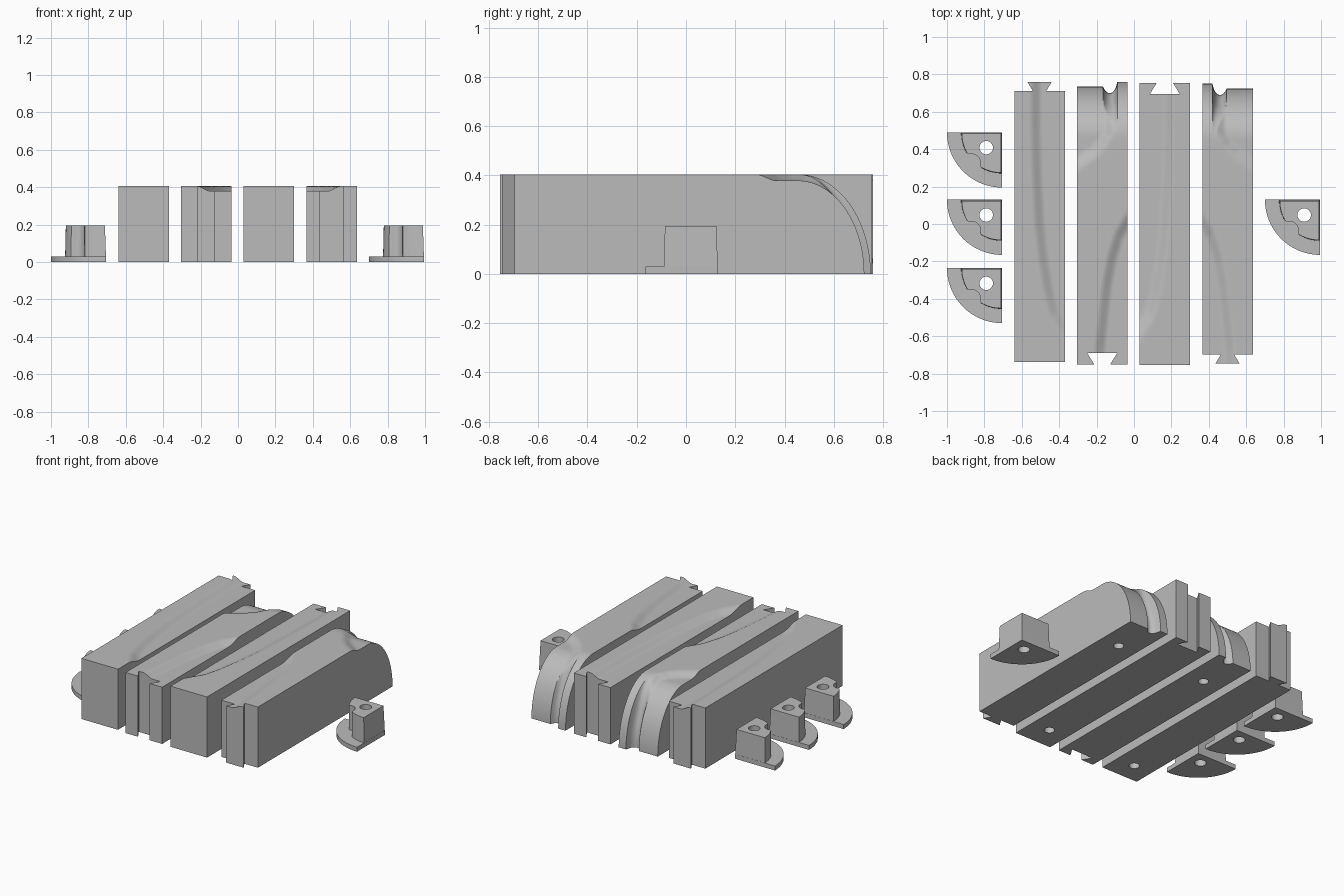
import bpy, bmesh, math
from mathutils import Vector
from mathutils.geometry import intersect_point_line

if "Cube" in bpy.data.objects:
    bpy.data.objects.remove(bpy.data.objects["Cube"])

H = 0.405      # bar height
HALF = 0.135   # half bar width
STEP = 0.026   # depth of the lowered area

grey = bpy.data.materials.new("light_grey")
grey.diffuse_color = (0.5, 0.5, 0.5, 1)
grey.use_nodes = True
grey.node_tree.nodes["Principled BSDF"].inputs["Base Color"].default_value = grey.diffuse_color


def ramp(a, b, v):
    t = min(1, max(0, (v - a) / (b - a)))
    return t * t * (3 - 2 * t)


def new_object(name, bm):
    bmesh.ops.recalc_face_normals(bm, faces=bm.faces)
    mesh = bpy.data.meshes.new(name)
    bm.to_mesh(mesh)
    bm.free()
    ob = bpy.data.objects.new(name, mesh)
    bpy.context.collection.objects.link(ob)
    mesh.materials.append(grey)
    return ob


def add_prism(bm, pts, z0, z1, inset=0.0):
    """Extruded outline; inset shrinks the top for draft."""
    c = sum((Vector(p) for p in pts), Vector((0, 0))) / len(pts)
    k = 1 - inset
    low = [bm.verts.new((x, y, z0)) for x, y in pts]
    top = [bm.verts.new((c.x + (x - c.x) * k, c.y + (y - c.y) * k, z1)) for x, y in pts]
    bm.faces.new(low)
    bm.faces.new(top)
    for i in range(len(pts)):
        j = (i + 1) % len(pts)
        bm.faces.new((low[i], low[j], top[j], top[i]))


def arc(cx, cy, r, a0, a1, n):
    return [(cx + r * math.cos(math.radians(a0 + (a1 - a0) * i / n)),
             cy + r * math.sin(math.radians(a0 + (a1 - a0) * i / n))) for i in range(n + 1)]


def apply_mod(ob, kind, **settings):
    mod = ob.modifiers.new(kind.title(), kind)
    for key, val in settings.items():
        setattr(mod, key, val)
    bpy.context.view_layer.objects.active = ob
    bpy.ops.object.modifier_apply(modifier=mod.name)


def cut(ob, prisms):
    bm = bmesh.new()
    for p in prisms:
        add_prism(bm, *p)
    tool = new_object("cutter", bm)
    tool.hide_render = True
    apply_mod(ob, 'BOOLEAN', operation='DIFFERENCE', solver='EXACT', object=tool)
    bpy.data.objects.remove(tool)


def smooth(ob):
    bpy.ops.object.select_all(action='DESELECT')
    ob.select_set(True)
    bpy.context.view_layer.objects.active = ob
    bpy.ops.object.shade_smooth_by_angle(angle=math.radians(30))


def side_distance(p, path):
    """Signed distance to a path, positive on its left."""
    best = None
    for a, b in zip(path, path[1:]):
        a, b = Vector(a), Vector(b)
        q, t = intersect_point_line(p, a, b)
        q = a.lerp(b, min(1, max(0, t))).to_2d()
        d = (p - q).length
        if best is None or d < best[0] - 1e-7:
            e = b - a
            w = p - a
            best = (d, 1 if e.x * w.y - e.y * w.x > 0 else -1)
    return best[0] * best[1]


# Edges of the lowered areas, across and along the bar
LONG_EDGE = [(-0.022, 1), (-0.02, 0.5), (-0.013, 0.24), (-0.001, 0), (0.02, -0.19),
             (0.05, -0.37), (0.08, -0.48), (0.135, -0.57), (0.22, -0.68)]
FRONT_EDGE = [(0.22, 0.12), (0.135, 0.015), (0.09, -0.06), (0.05, -0.19), (0.025, -0.33),
              (0.008, -0.48), (-0.012, -0.67), (-0.018, -1)]
BACK_EDGE = [(-0.25, 0.25), (-0.135, 0.325), (-0.05, 0.38), (0.0, 0.43), (0.03, 0.49),
             (0.04, 0.56), (0.04, 2)]


def bar(name, cx, y0, y1, mirror, rounded, cuts):
    # Profile along the bar: position, normal, path coordinate, bend angle
    a = 0.295 if rounded else 0
    flat_end = y1 - a
    prof = [(y0 + (flat_end - y0) * i / 60, H, 0, 1, 0) for i in range(61)]
    if rounded:
        for i in range(1, 33):
            t = math.pi / 2 * i / 32
            n = Vector((math.sin(t) / a, math.cos(t) / H)).normalized()
            prof.append((flat_end + a * math.sin(t), H * math.cos(t) if i < 32 else 0,
                         n.x, n.y if i < 32 else 0, t))
    sgn = -1 if mirror else 1
    nx = 60
    bm = bmesh.new()
    grid = []
    for y, z, ny, nz, t in prof:
        row = []
        for i in range(nx + 1):
            u = -HALF + 2 * HALF * i / nx
            p = Vector((u, y + t * 0.2))
            if rounded:
                w = 0.035 - 0.031 * ramp(0.2, 1.2, t)
                d = STEP * (ramp(-0.035, 0.035, side_distance(p, FRONT_EDGE))
                            + ramp(-w, w, side_distance(p, BACK_EDGE)))
                # Groove running down the rounded end
                q = 1 - ((u - 0.04) / 0.038) ** 2
                if q > 0:
                    d = max(d, 0.06 * ramp(0.0, 1.1, t) * math.sqrt(q))
            else:
                d = STEP * ramp(-0.035, 0.035, side_distance(p, LONG_EDGE))
            row.append(bm.verts.new((cx + sgn * u, y - ny * d, z - nz * d)))
        grid.append(row)
    for r0, r1 in zip(grid, grid[1:]):
        for i in range(nx):
            bm.faces.new((r0[i], r0[i + 1], r1[i + 1], r1[i]))
    # Flat front, back, sides and underside
    f = [bm.verts.new((cx + sgn * s * HALF, y0, 0)) for s in (-1, 1)]
    bm.faces.new(grid[0] + [f[1], f[0]])
    if rounded:
        b, back = [grid[-1][0], grid[-1][-1]], grid[-1]
        left, right = [], []
    else:
        b = [bm.verts.new((cx + sgn * s * HALF, y1, 0)) for s in (-1, 1)]
        bm.faces.new(grid[-1] + [b[1], b[0]])
        back, left, right = b, [b[0]], [b[1]]
    bm.faces.new([f[0]] + [r[0] for r in grid] + left)
    bm.faces.new([f[1]] + [r[-1] for r in grid] + right)
    bm.faces.new([f[0]] + list(back) + [f[1]])
    ob = new_object(name, bm)
    cut(ob, [([(cx + x, y) for x, y in pts], z0, z1) for pts, z0, z1 in cuts])
    smooth(ob)


def tail(shoulder, s):
    """Side cuts that leave a dovetail; s is the outward direction."""
    return [([(k * 0.035, shoulder), (k * 0.071, shoulder + s * 0.06),
              (k * 0.2, shoulder + s * 0.06), (k * 0.2, shoulder)], -0.1, 0.6) for k in (-1, 1)]


def socket(inner, s):
    return [([(-0.08, inner), (0.08, inner), (0.04, inner + s * 0.065),
              (-0.04, inner + s * 0.065)], -0.1, 0.6)]


def peg_hole(y):
    return [(arc(0, y, 0.032, 0, 345, 23), -0.1, 0.12)]


# Four interlocking bars
bar("outer_left_bar", -0.505, -0.738, 0.76, False, False, tail(0.71, 1) + peg_hole(-0.6))
bar("inner_left_bar", -0.17, -0.75, 0.76, False, True, socket(-0.69, -1) + peg_hole(0.45))
bar("inner_right_bar", 0.165, -0.755, 0.755, True, False, socket(0.695, 1) + peg_hole(-0.6))
bar("outer_right_bar", 0.5, -0.747, 0.75, True, True, tail(-0.697, -1) + peg_hole(0.45))

# Quarter-round corner feet: flange, tapered post with a scalloped corner, bore
for n, (x, y) in enumerate([(-0.705, 0.49), (-0.705, 0.13), (-0.705, -0.235), (0.995, 0.13)]):
    bm = bmesh.new()
    add_prism(bm, [(x, y)] + arc(x, y, 0.295, 180, 270, 24), 0, 0.03)
    foot = new_object("corner_foot_%d" % (n + 1), bm)
    bm = bmesh.new()
    outline = ([(x, y)] + arc(x, y, 0.22, 180, 211, 8)
               + arc(x - 0.165, y - 0.165, 0.05, 105, -15, 12) + arc(x, y, 0.22, 239, 270, 8))
    add_prism(bm, outline, 0.0, 0.195, 0.05)
    post = new_object("post", bm)
    apply_mod(foot, 'BOOLEAN', operation='UNION', solver='EXACT', object=post)
    bpy.data.objects.remove(post)
    cut(foot, [(arc(x - 0.085, y - 0.082, 0.036, 0, 345, 23), -0.1, 0.3)])
    smooth(foot)
